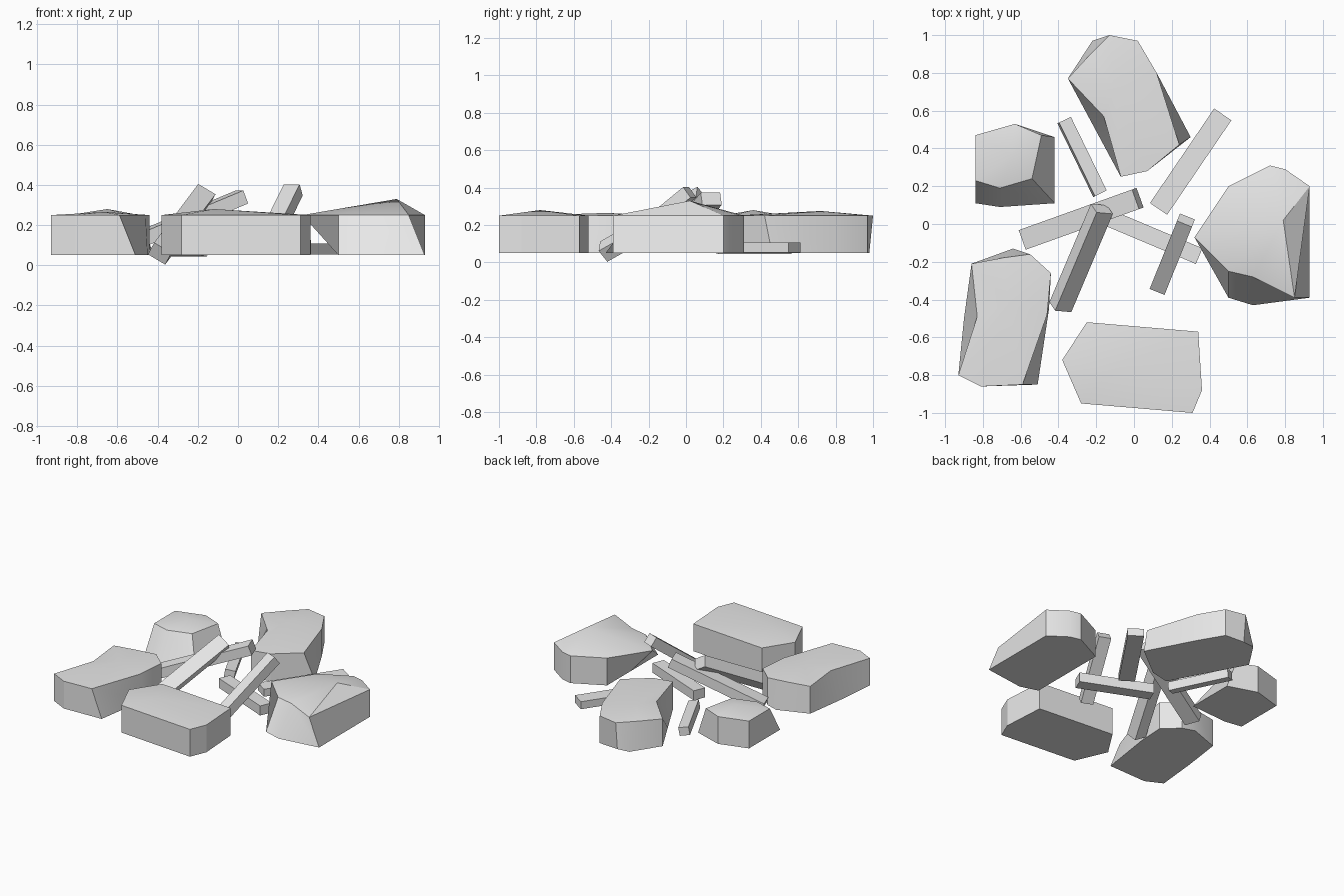
import bpy
import bmesh
import math
from mathutils import Matrix, Vector

cube = bpy.data.objects.get("Cube")
if cube:
    bpy.data.objects.remove(cube, do_unlink=True)

STONE_BASE, STONE_TOP = 0.05, 0.25

grey = bpy.data.materials.new("pale_grey")
grey.use_nodes = True
colour = (0.8, 0.8, 0.8, 1)
grey.diffuse_color = colour
grey.node_tree.nodes["Principled BSDF"].inputs["Base Color"].default_value = colour


def finish(name, bm):
    """Turn a bmesh into a named, shaded object."""
    bmesh.ops.recalc_face_normals(bm, faces=bm.faces)
    mesh = bpy.data.meshes.new(name)
    bm.to_mesh(mesh)
    bm.free()
    mesh.materials.append(grey)
    obj = bpy.data.objects.new(name, mesh)
    bpy.context.collection.objects.link(obj)
    return obj


def stone(name, peak, corners):
    """Chipped block: each corner is (x, y) or (base x, base y, top x, top y)."""
    bm = bmesh.new()
    base = [bm.verts.new((*c[:2], STONE_BASE)) for c in corners]
    top = [bm.verts.new((*c[-2:], STONE_TOP)) for c in corners]
    crown = bm.verts.new(peak)
    bm.faces.new(base)
    for i in range(len(corners)):
        j = (i + 1) % len(corners)
        bm.faces.new((base[i], base[j], top[j], top[i]))
        bm.faces.new((top[i], top[j], crown))
    obj = finish(name, bm)
    bpy.ops.object.select_all(action="DESELECT")
    obj.select_set(True)
    bpy.context.view_layer.objects.active = obj
    bpy.ops.object.shade_smooth_by_angle(angle=math.radians(25))


def log(name, start, end, width, thick, roll=0):
    """Square timber between two end centres, rolled about its length."""
    a, b = Vector(start), Vector(end)
    along = (b - a).normalized()
    side = along.cross(Vector((0, 0, 1))).normalized()
    up = side.cross(along)
    frame = Matrix((along, side, up)).transposed().to_4x4()
    frame = Matrix.Translation((a + b) / 2) @ frame
    frame = frame @ Matrix.Rotation(math.radians(roll), 4, "X")
    frame = frame @ Matrix.Diagonal(((b - a).length, width, thick, 1))
    bm = bmesh.new()
    bmesh.ops.create_cube(bm, size=1, matrix=frame)
    finish(name, bm)


# Ring of stones
stone("back_stone", (-0.1, 0.72, 0.275), [
    (-0.35, 0.77), (-0.22, 0.97, -0.24, 0.89), (-0.13, 0.98, -0.13, 1),
    (0.02, 0.97), (0.12, 0.8), (0.3, 0.46, 0.24, 0.42), (0.07, 0.28),
    (-0.07, 0.25), (-0.21, 0.51, -0.16, 0.57)])
stone("left_stone", (0.79, 0.02, 0.33), [
    (0.5, 0.2), (0.72, 0.31), (0.8, 0.29), (0.93, 0.2),
    (0.93, -0.39, 0.85, -0.39), (0.63, -0.43, 0.63, -0.28),
    (0.5, -0.39, 0.5, -0.25), (0.5, -0.07, 0.32, -0.07)])
stone("front_stone", (-0.12, -0.78, 0.28), [
    (-0.38, -0.72), (-0.25, -0.52), (0.34, -0.57),
    (0.36, -0.88), (0.31, -1), (-0.28, -0.95)])
stone("right_front_stone", (-0.66, -0.42, 0.265), [
    (-0.93, -0.8), (-0.9, -0.5, -0.83, -0.49), (-0.86, -0.21),
    (-0.64, -0.13, -0.7, -0.18), (-0.55, -0.16), (-0.44, -0.26),
    (-0.45, -0.45, -0.46, -0.48), (-0.51, -0.85, -0.59, -0.85),
    (-0.81, -0.86)])
stone("right_back_stone", (-0.65, 0.36, 0.28), [
    (-0.84, 0.47), (-0.63, 0.53), (-0.42, 0.46, -0.49, 0.47),
    (-0.42, 0.11, -0.54, 0.24), (-0.71, 0.09, -0.71, 0.19),
    (-0.84, 0.11, -0.84, 0.23)])

# Logs lying flat on the ground
log("flat_log_right", (-0.37, 0.55, 0.08), (-0.18, 0.16, 0.08), 0.07, 0.06, 10)
log("flat_log_left", (0.13, 0.08, 0.08), (0.47, 0.58, 0.08), 0.11, 0.055)
log("flat_log_front", (-0.13, 0.03, 0.09), (0.345, -0.17, 0.09), 0.09, 0.07)

# Logs leaning in towards the middle
log("leaning_log_side", (-0.58, -0.08, 0.09), (0.02, 0.135, 0.34), 0.11, 0.07)
log("leaning_log_right", (-0.39, -0.44, 0.058), (-0.17, 0.08, 0.35), 0.1, 0.08, -35)
log("leaning_log_left", (0.13, -0.34, 0.08), (0.275, 0.02, 0.375), 0.085, 0.07)
